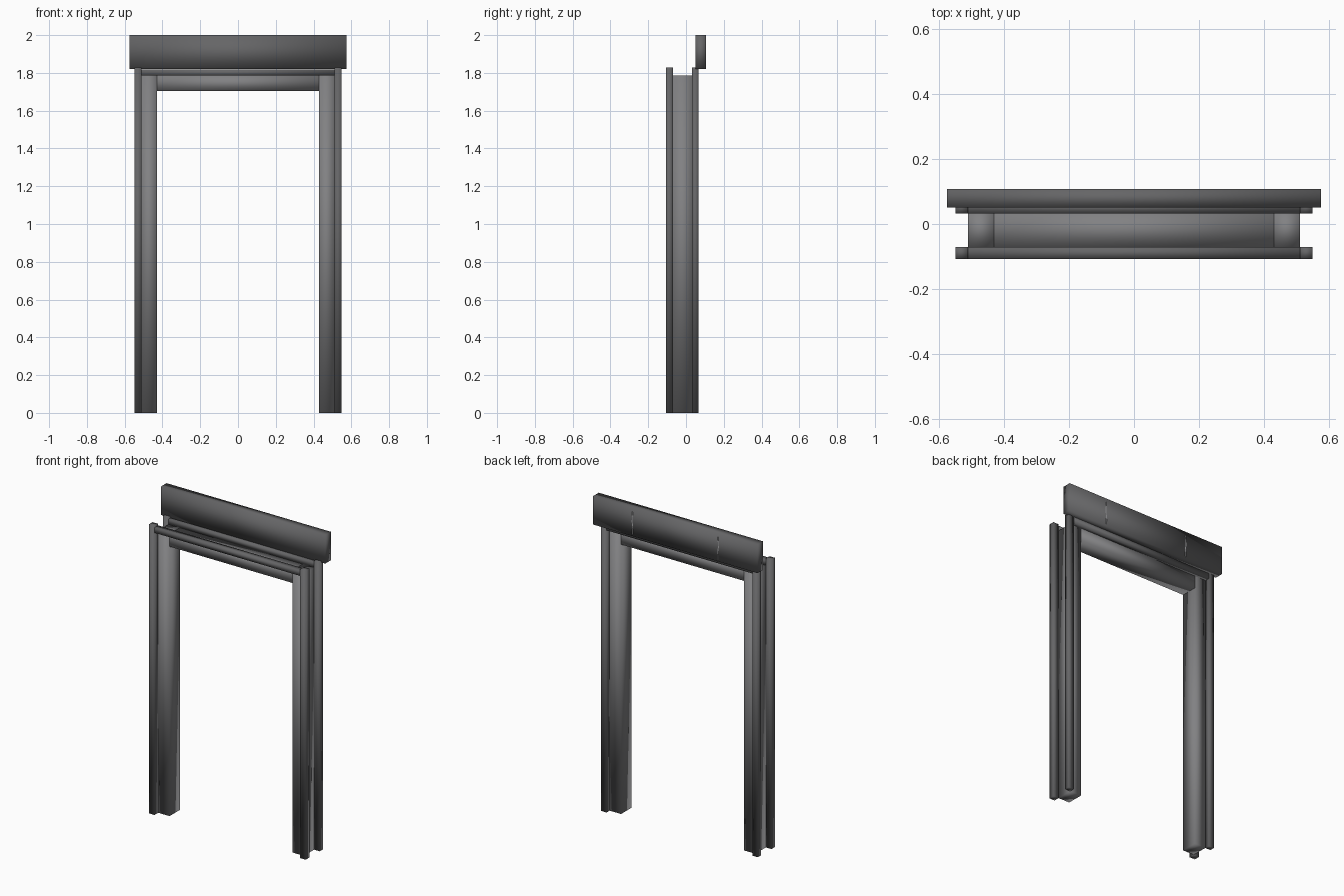
import bpy, bmesh

if "Cube" in bpy.data.objects:
    bpy.data.objects.remove(bpy.data.objects["Cube"])


def material(name, value):
    mat = bpy.data.materials.new(name)
    mat.diffuse_color = (value, value, value * 1.03, 1)
    mat.use_nodes = True
    mat.node_tree.nodes["Principled BSDF"].inputs["Base Color"].default_value = mat.diffuse_color
    return mat


DARK = material("dark_metal", 0.13)
MID = material("mid_metal", 0.22)
PALE = material("pale_scratch", 0.4)


def add_object(name, bm, mat):
    me = bpy.data.meshes.new(name)
    bm.to_mesh(me)
    bm.free()
    me.materials.append(mat)
    ob = bpy.data.objects.new(name, me)
    bpy.context.collection.objects.link(ob)
    return ob


def box(name, x, y, z, mat):
    """Softly shaded box from (min, max) ranges on each axis."""
    bm = bmesh.new()
    bmesh.ops.create_cube(bm, size=1)
    for v in bm.verts:
        for i, (lo, hi) in enumerate((x, y, z)):
            v.co[i] = lo if v.co[i] < 0 else hi
    for f in bm.faces:
        f.smooth = True
    return add_object(name, bm, mat)


def mirrored(ob):
    ob.modifiers.new("Mirror", 'MIRROR').use_axis[0] = True
    return ob


JAMB_Y = (-0.07, 0.035)
TRIMS = {"front": (-0.107, -0.07), "back": (0.033, 0.066)}

# Side jambs and head jamb lining the opening
mirrored(box("side_jamb", (0.43, 0.51), JAMB_Y, (0, 1.785), MID))
box("head_jamb", (-0.43, 0.43), JAMB_Y, (1.705, 1.785), MID)

# Trim posts and rails on both faces
for side, y in TRIMS.items():
    mirrored(box(side + "_trim_post", (0.51, 0.549), y, (0, 1.828), DARK))
    box(side + "_trim_rail", (-0.51, 0.51), y, (1.785, 1.818), DARK)

# Lintel board
box("lintel", (-0.575, 0.575), (0.051, 0.107), (1.82, 2.0), DARK)

# Thin kinked scratches on the back of the lintel
outline = [(0.297, 1.83), (0.294, 1.88), (0.299, 1.91), (0.296, 1.975)]
bm = bmesh.new()
ring = [bm.verts.new((x, 0.1075, z)) for x, z in outline]
ring += [bm.verts.new((x + 0.006, 0.1075, z)) for x, z in reversed(outline)]
face = bm.faces.new(ring)
face.normal_update()
if face.normal.y < 0:
    face.normal_flip()
mirrored(add_object("lintel_scratch", bm, PALE))
